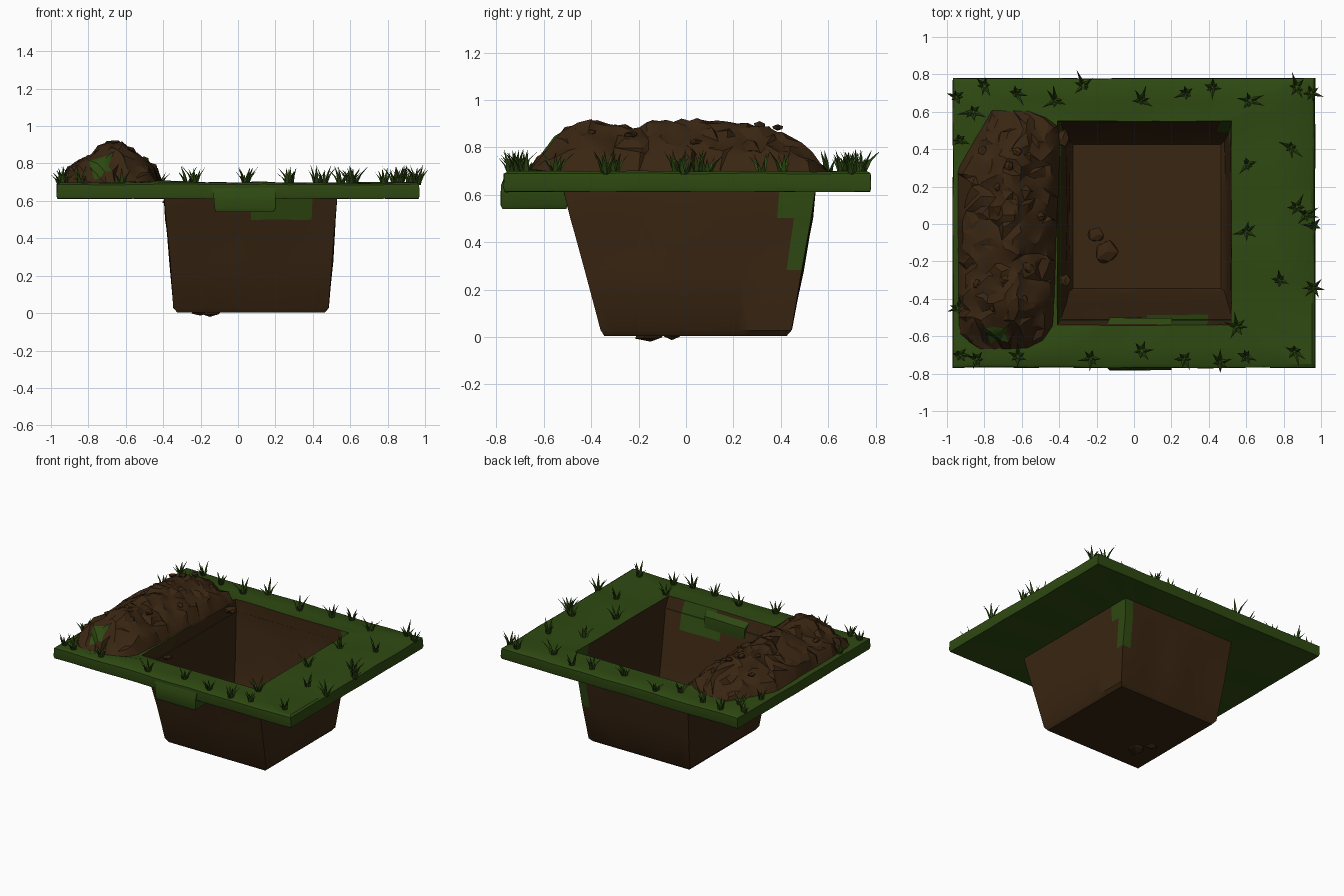
import bpy, bmesh, math, random
from mathutils import Vector, noise

random.seed(7)
cube = bpy.data.objects.get("Cube")
if cube:
    bpy.data.objects.remove(cube, do_unlink=True)


def material(name, rgb):
    m = bpy.data.materials.new(name)
    m.use_nodes = True
    m.diffuse_color = (*rgb, 1)
    m.node_tree.nodes["Principled BSDF"].inputs["Base Color"].default_value = (*rgb, 1)
    return m


GRASS = material("grass green", (0.028, 0.068, 0.006))
SOIL = material("soil brown", (0.041, 0.019, 0.006))


def finish(bm, name, mats, angle=35):
    """Turn a bmesh into an object shaded smooth below the given angle."""
    me = bpy.data.meshes.new(name)
    bm.to_mesh(me)
    bm.free()
    ob = bpy.data.objects.new(name, me)
    bpy.context.collection.objects.link(ob)
    for m in mats:
        me.materials.append(m)
    bpy.ops.object.select_all(action='DESELECT')
    ob.select_set(True)
    bpy.context.view_layer.objects.active = ob
    bpy.ops.object.shade_smooth_by_angle(angle=math.radians(angle))
    return ob


def wobble(p, size):
    return noise.noise_vector(Vector(p) * 4) * size


def ring(bm, x0, x1, y0, y1, z, amount, n=14):
    """Rectangular loop of 4n slightly uneven vertices."""
    corners = [(x0, y0), (x1, y0), (x1, y1), (x0, y1)]
    verts = []
    for i, (ax, ay) in enumerate(corners):
        bx, by = corners[(i + 1) % 4]
        for k in range(n):
            t = k / n
            p = Vector((ax + (bx - ax) * t, ay + (by - ay) * t, z))
            verts.append(bm.verts.new(p + wobble(p, amount)))
    return verts


def bridge(bm, a, b, mat):
    n = len(a)
    for i in range(n):
        j = (i + 1) % n
        bm.faces.new((a[i], a[j], b[j], b[i])).material_index = mat


# Turf slab with the hole in it: underside, rim and top
bm = bmesh.new()
slab = [
    ring(bm, -.39, .53, -.51, .545, .612, 0),
    ring(bm, -.965, .965, -.765, .775, .612, .004),
    ring(bm, -.97, .97, -.77, .78, .63, .004),
    ring(bm, -.968, .965, -.768, .778, .688, .006),
    ring(bm, -.95, .95, -.75, .76, .698, .006),
    ring(bm, -.72, .74, -.65, .66, .695, .02),
    ring(bm, -.41, .52, -.54, .55, .695, .004),
]
for a, b in zip(slab, slab[1:]):
    bridge(bm, a, b, 0)
finish(bm, "turf_slab", [GRASS])

# Pit walls and floor
bm = bmesh.new()
levels = [
    ring(bm, -.41, .52, -.54, .55, .695, .004),
    ring(bm, -.395, .53, -.515, .545, .61, .003),
    ring(bm, -.385, .52, -.485, .53, .5, .008),
    ring(bm, -.365, .505, -.425, .49, .28, .012),
    ring(bm, -.345, .485, -.36, .445, .03, .004),
    ring(bm, -.325, .465, -.345, .425, .004, 0),
]
for a, b in zip(levels, levels[1:]):
    bridge(bm, a, b, 0)
bm.faces.new(levels[-1])
# Turf hanging over the wall at the front and in the back corner
for f in bm.faces:
    c = f.calc_center_median()
    front = c.y < -.48 and .1 < c.x < .4 and c.z > .52
    corner = c.x > .45 and c.y > .42 and c.z > .3
    f.material_index = 1 if front or corner else 0
finish(bm, "pit_walls", [SOIL, GRASS])

# Turf flap hanging over the front edge
bm = bmesh.new()
flap = [
    ring(bm, -.12, .19, -.775, -.505, .54, 0, 4),
    ring(bm, -.122, .2, -.782, -.5, .56, .004, 4),
    ring(bm, -.13, .2, -.78, -.5, .64, .006, 4),
    ring(bm, -.15, .2, -.76, -.55, .69, .004, 4),
]
for a, b in zip(flap, flap[1:]):
    bridge(bm, a, b, 0)
bm.faces.new(flap[0])
bm.faces.new(flap[-1])
bmesh.ops.recalc_face_normals(bm, faces=bm.faces)
finish(bm, "turf_flap", [GRASS])


def lerp_path(path, t):
    for (a, va), (b, vb) in zip(path, path[1:]):
        if t <= b:
            return va + (vb - va) * (t - a) / (b - a)
    return path[-1][1]


# Heap of dug soil: cross-section scaled along its length
section = [(0, 0), (.04, .3), (.25, .62), (.45, .95), (.58, 1), (.75, .7), (.93, .4), (1, 0)]
ridge = [(0, 0), (.05, .35), (.12, .85), (.2, 1), (.3, .85), (.56, 1),
         (.7, .88), (.83, .8), (.92, .45), (1, 0)]
left_edge = [(0, -.82), (.06, -.94), (.75, -.945), (1, -.76)]
right_edge = [(0, -.52), (.1, -.43), (.85, -.395), (.95, -.41), (1, -.58)]
bm = bmesh.new()
NU, NV = 13, 30
rows = []
for j in range(NV + 1):
    v = j / NV
    row = []
    for i in range(NU + 1):
        u = i / NU
        inner = 0 < i < NU and 0 < j < NV
        lx, rx = lerp_path(left_edge, v), lerp_path(right_edge, v)
        h = .235 * lerp_path(section, u) * lerp_path(ridge, v)
        p = Vector((lx + (rx - lx) * u, -.67 + 1.28 * v, .69 + h))
        if inner:
            p += Vector((random.uniform(-.016, .016), random.uniform(-.018, .018),
                         random.uniform(-.018, .016)))
            p.z = max(p.z, .7)
        row.append(bm.verts.new(p))
    rows.append(row)
for a, b in zip(rows, rows[1:]):
    for i in range(NU):
        f = bm.faces.new((a[i], a[i + 1], b[i + 1], b[i]))
        c = f.calc_center_median()
        f.material_index = 1 if c.y < -.54 and -.8 < c.x < -.68 and c.z > .74 else 0
bmesh.ops.triangulate(bm, faces=bm.faces)
finish(bm, "soil_heap", [SOIL, GRASS], 28)

# Clods: on the heap, on the pit floor and along the lip of the hole
bm = bmesh.new()
clods = [(-.15, -.15, .01, .08), (-.2, -.06, .01, .05), (-.38, .46, .66, .05), (-.37, -.3, .6, .04)]
clods += [(random.uniform(-.85, -.5), random.uniform(-.45, .4), .8, .03) for _ in range(14)]
for x, y, z, r in clods:
    if z == .8:
        z += .1 - abs(x + .66) * .5
    made = bmesh.ops.create_icosphere(bm, subdivisions=1, radius=r)["verts"]
    for vert in made:
        vert.co = Vector((vert.co.x, vert.co.y, vert.co.z * .5)) * random.uniform(.7, 1.1) + Vector((x, y, z))
finish(bm, "soil_clods", [SOIL], 20)


# Grass tufts: bent three-sided blades fanning out from a point
def blade(bm, base, heading, lean, length, width):
    out = Vector((math.cos(heading), math.sin(heading), 0))
    side = Vector((-out.y, out.x, 0)) * width
    up = Vector((0, 0, 1))
    mid = base + out * lean * length * .4 + up * length * .55
    tip = base + out * lean * length + up * length
    low = [bm.verts.new(base + d) for d in (side, -side, -out * width)]
    high = [bm.verts.new(mid + d * .6) for d in (side, -side, -out * width)]
    top = bm.verts.new(tip)
    for i in range(3):
        j = (i + 1) % 3
        bm.faces.new((low[i], low[j], high[j], high[i]))
        bm.faces.new((high[i], high[j], top))


spots = [(-.93, -.7), (-.84, -.72), (-.62, -.71), (-.23, -.72), (.04, -.68), (.27, -.72),
         (.46, -.74), (.6, -.71), (.86, -.68), (.55, -.55), (.78, -.3), (.96, -.34),
         (.87, .09), (.92, .05), (.6, -.04), (.96, -.01), (.61, .32), (.84, .41), (.95, .7),
         (.87, .73), (.62, .66), (.28, .7), (.42, .73), (.04, .66), (-.27, .74), (-.42, .66),
         (-.63, .7), (-.8, .74), (-.95, .68), (-.86, .6), (-.93, .45), (-.94, -.45)]
bm = bmesh.new()
for x, y in spots:
    turn = random.uniform(0, 6.28)
    for k in range(6):
        heading = turn + k * 1.05 + random.uniform(-.3, .3)
        foot = Vector((x + math.cos(heading) * .012, y + math.sin(heading) * .012, .685))
        blade(bm, foot, heading, random.uniform(.2, .8), random.uniform(.05, .11), .012)
bmesh.ops.recalc_face_normals(bm, faces=bm.faces)
finish(bm, "grass_tufts", [GRASS], 30)
